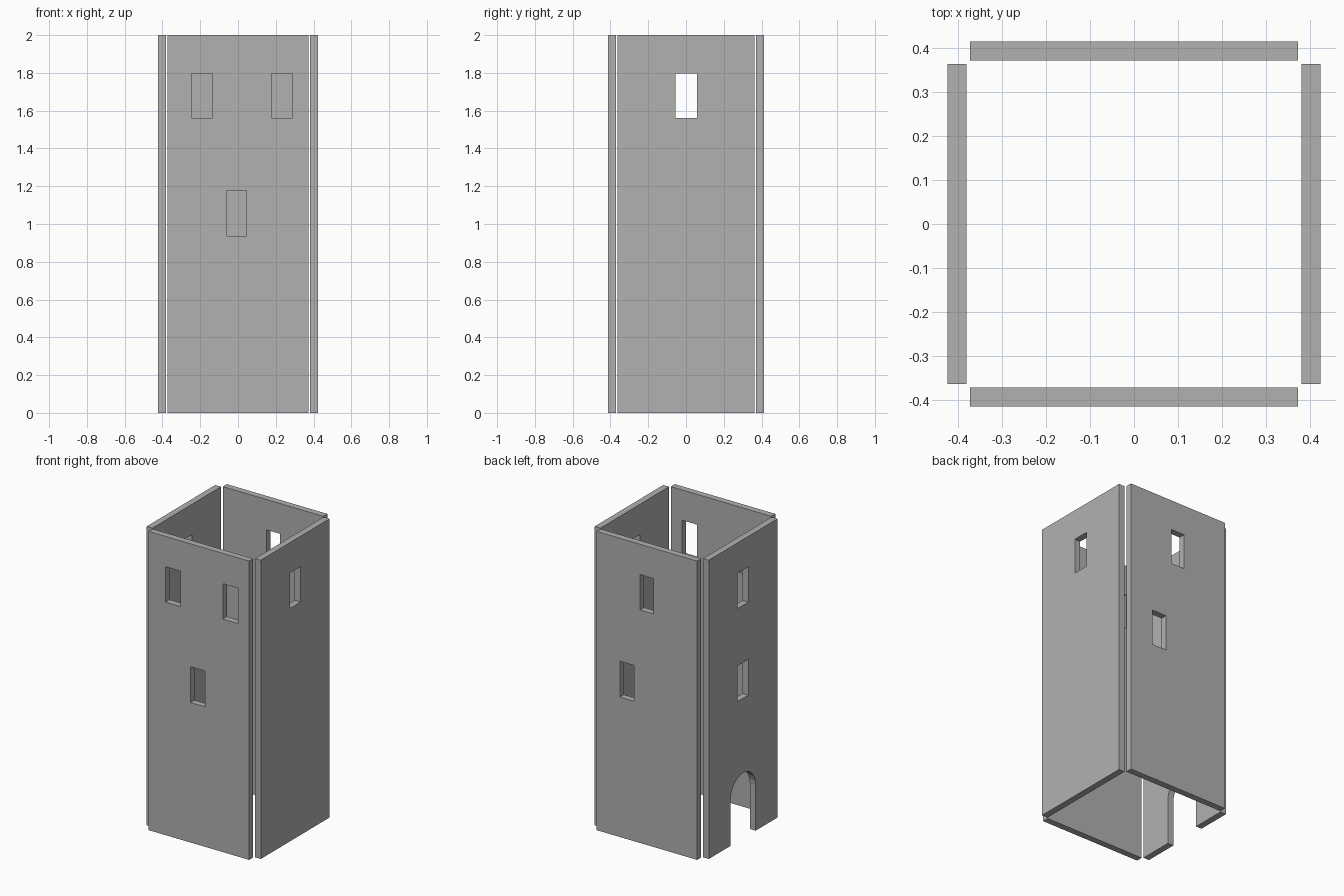
import bpy, bmesh, math
from mathutils import Vector

if "Cube" in bpy.data.objects:
    bpy.data.objects.remove(bpy.data.objects["Cube"])

H = 2.0      # tower height
T = 0.043    # wall thickness

# darker grey stone
stone = bpy.data.materials.new("stone_grey")
stone.diffuse_color = (0.44, 0.44, 0.44, 1)
stone.use_nodes = True
stone.node_tree.nodes["Principled BSDF"].inputs["Base Color"].default_value = stone.diffuse_color


def rect(u0, u1, z0, z1):
    return [(u0, z0), (u1, z0), (u1, z1), (u0, z1)]


def upper(u, w=0.112):
    return rect(u - w / 2, u + w / 2, 1.56, 1.797)


def middle(u, w=0.106):
    return rect(u - w / 2, u + w / 2, 0.937, 1.177)


def wall(name, half, axis, inner, sign, holes, door=None):
    """Flat panel with window holes; u runs along x or y, thickness outward."""
    outline = [(-half, 0)]
    if door:
        r, spring, n = door
        outline.append((-r, 0))
        outline += [(-r * math.cos(math.pi * i / n), spring + r * math.sin(math.pi * i / n))
                    for i in range(n + 1)]
        outline.append((r, 0))
    outline += [(half, 0), (half, H), (-half, H)]

    bm = bmesh.new()
    edges = []
    for loop in [outline] + holes:
        vs = [bm.verts.new((u, sign * inner, z) if axis == 'x' else (sign * inner, u, z))
              for u, z in loop]
        edges += [bm.edges.new((vs[i - 1], vs[i])) for i in range(len(vs))]
    normal = Vector((0, sign, 0)) if axis == 'x' else Vector((sign, 0, 0))
    bmesh.ops.triangle_fill(bm, use_beauty=True, edges=edges, normal=normal)
    ext = bmesh.ops.extrude_face_region(bm, geom=bm.faces[:], use_keep_orig=True)
    moved = [g for g in ext['geom'] if isinstance(g, bmesh.types.BMVert)]
    bmesh.ops.translate(bm, verts=moved, vec=normal * T)
    bmesh.ops.recalc_face_normals(bm, faces=bm.faces[:])
    me = bpy.data.meshes.new(name)
    bm.to_mesh(me)
    bm.free()
    me.materials.append(stone)
    ob = bpy.data.objects.new(name, me)
    bpy.context.collection.objects.link(ob)
    return ob


# front wall: two upper windows and one lower
wall("front_wall", 0.372, 'x', 0.371, -1, [upper(-0.191), upper(0.233), middle(-0.009)])
# back wall: one upper window, one offset lower window
wall("back_wall", 0.372, 'x', 0.371, 1, [upper(0.0, 0.1), middle(0.147)])
# right wall: single upper window
wall("right_wall", 0.363, 'y', 0.38, 1, [upper(0.001)])
# left wall: two stacked windows above an arched doorway
wall("left_wall", 0.363, 'y', 0.38, -1, [upper(0.001), middle(0.001, 0.112)],
     door=(0.133, 0.305, 12))
